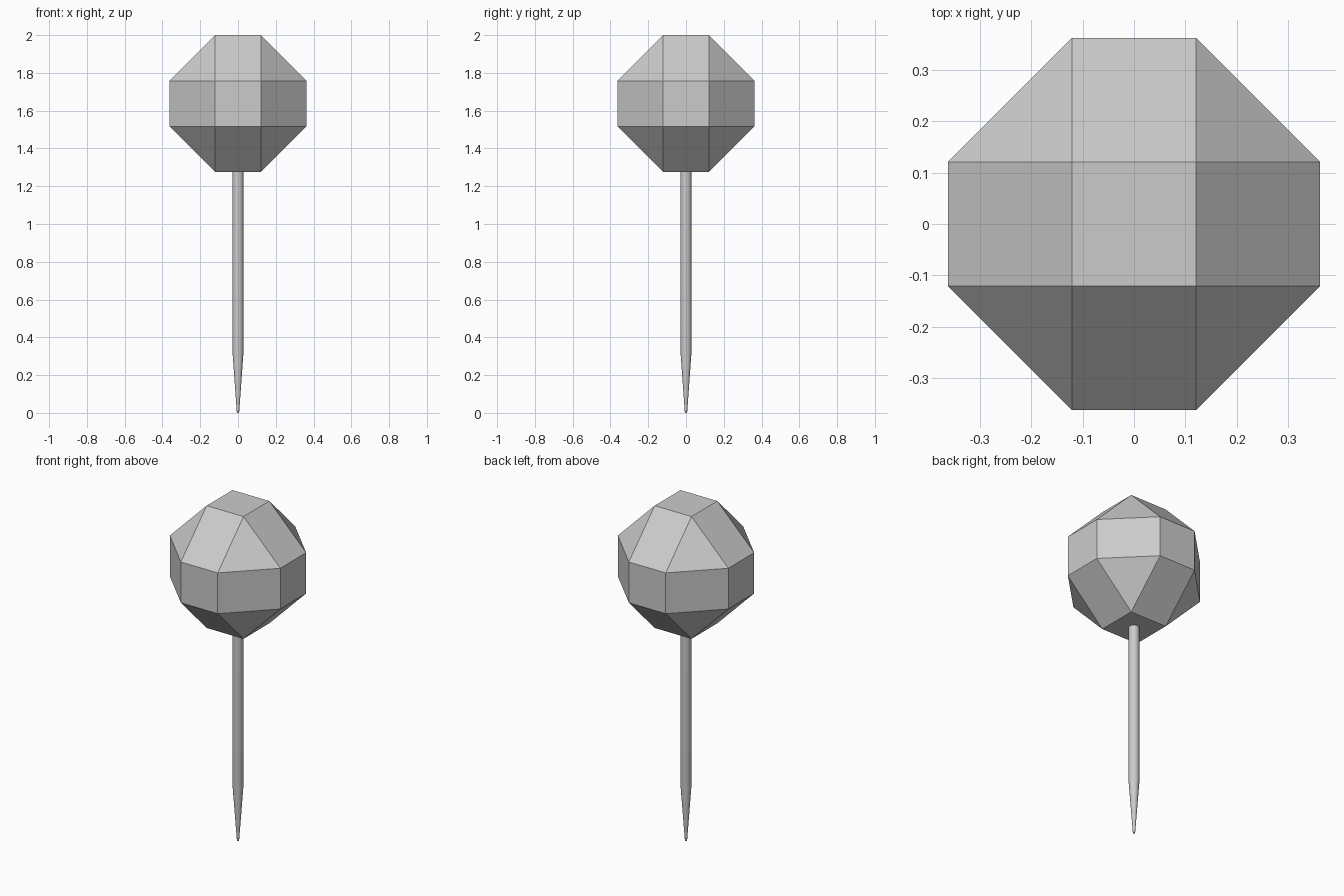
import bpy
import bmesh
import math

cube = bpy.data.objects.get("Cube")
if cube:
    bpy.data.objects.remove(cube, do_unlink=True)

HEAD_HALF = 0.3625
HEAD_Z = 2 - HEAD_HALF
SIDES = 32

grey = bpy.data.materials.new("plain grey")
grey.use_nodes = True
grey.diffuse_color = (0.6, 0.6, 0.6, 1)
grey.node_tree.nodes["Principled BSDF"].inputs["Base Color"].default_value = grey.diffuse_color


def add_object(name, bm):
    bmesh.ops.recalc_face_normals(bm, faces=bm.faces)
    mesh = bpy.data.meshes.new(name)
    bm.to_mesh(mesh)
    bm.free()
    mesh.materials.append(grey)
    obj = bpy.data.objects.new(name, mesh)
    bpy.context.collection.objects.link(obj)
    return obj


# Faceted head: a cube with wide single-segment bevels
bm = bmesh.new()
bmesh.ops.create_cube(bm, size=2 * HEAD_HALF)
bmesh.ops.bevel(bm, geom=bm.edges[:], offset=HEAD_HALF * 2 / 3,
                offset_type='OFFSET', segments=1, affect='EDGES')
bmesh.ops.translate(bm, verts=bm.verts, vec=(0, 0, HEAD_Z))
add_object("faceted_head", bm)

# Pin shaft: rings of a lathe profile (radius, height), tapering to the tip
profile = [(0.006, 0), (0.029, 0.32), (0.029, 1.3)]
bm = bmesh.new()
rings = [[bm.verts.new((r * math.cos(math.tau * i / SIDES),
                        r * math.sin(math.tau * i / SIDES), z))
          for i in range(SIDES)] for r, z in profile]
for low, high in zip(rings, rings[1:]):
    for i in range(SIDES):
        j = (i + 1) % SIDES
        bm.faces.new((low[i], low[j], high[j], high[i]))
bm.faces.new(rings[0])
bm.faces.new(rings[-1])
shaft = add_object("pin_shaft", bm)
bpy.context.view_layer.objects.active = shaft
shaft.select_set(True)
bpy.ops.object.shade_smooth_by_angle(angle=math.radians(30))
